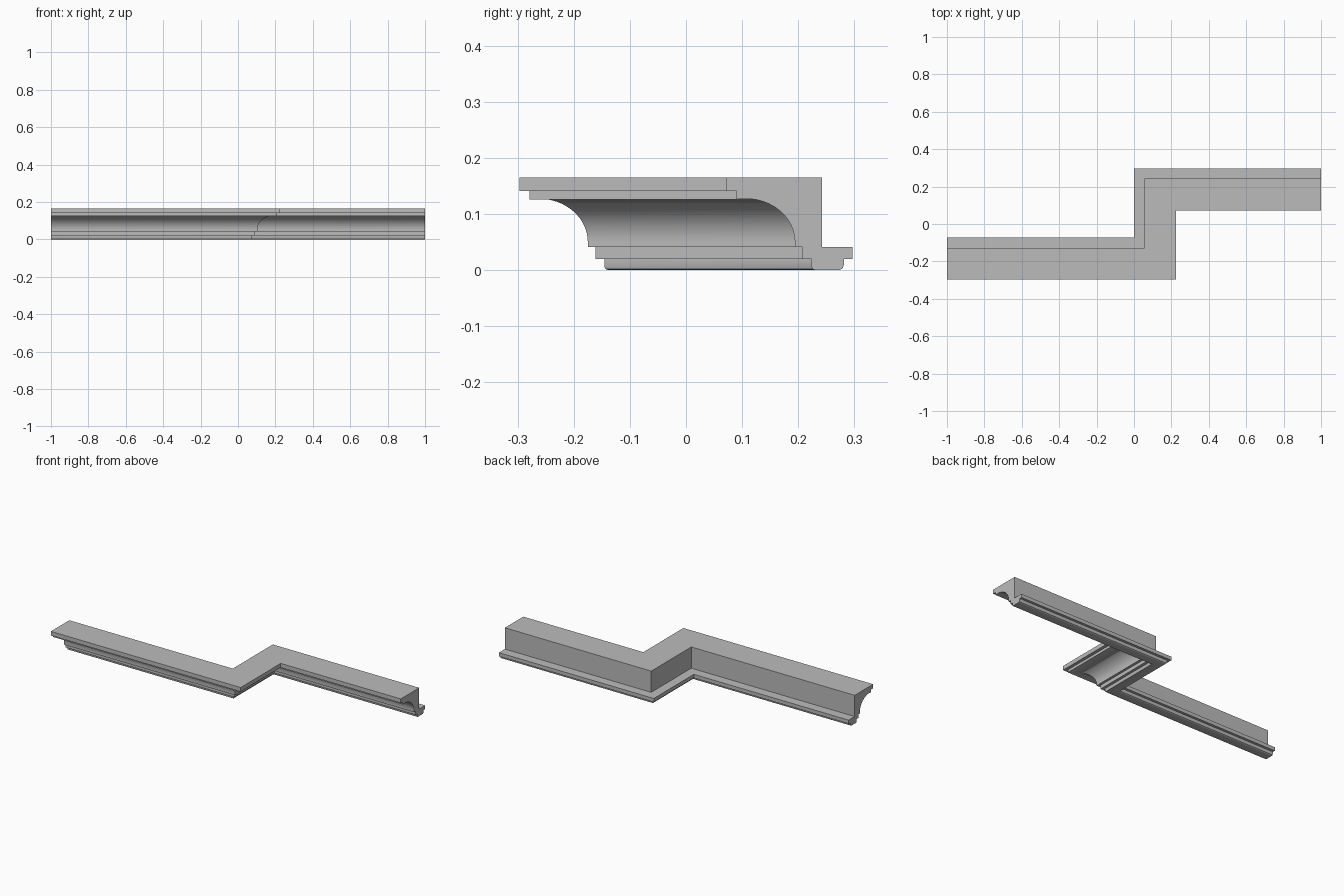
import bpy, bmesh, math

cube = bpy.data.objects.get("Cube")
if cube:
    bpy.data.objects.remove(cube, do_unlink=True)

# Single plaster grey
grey = bpy.data.materials.new("plaster_grey")
grey.use_nodes = True
color = (0.5, 0.5, 0.5, 1)
grey.diffuse_color = color
grey.node_tree.nodes["Principled BSDF"].inputs["Base Color"].default_value = color

# Cross-section: (distance behind the front lip, height)
COVE_STEPS = 16
profile = [(0.17, 0.165), (0, 0.165), (0, 0.141), (0.018, 0.141), (0.018, 0.126)]
for i in range(COVE_STEPS + 1):
    a = math.pi / 2 * (1 - i / COVE_STEPS)
    profile.append((0.035 + 0.087 * math.cos(a), 0.05 + 0.077 * math.sin(a)))
profile += [(0.122, 0.041), (0.136, 0.041), (0.136, 0.02), (0.152, 0.02),
            (0.152, 0.005), (0.154, 0.0015), (0.158, 0),
            (0.202, 0), (0.207, 0.003), (0.21, 0.011), (0.21, 0.02),
            (0.225, 0.02), (0.225, 0.041), (0.17, 0.041)]


def station(k, d, z):
    """Profile point at one of the four path stations, mitred at both corners."""
    x = (-1, 0.225 - d, 0.225 - d, 1)[k]
    y = (-0.297 if k < 2 else 0.072) + d
    return x, y, z


# Sweep the section along the stepped path and close both ends
bm = bmesh.new()
rings = [[bm.verts.new(station(k, d, z)) for d, z in profile] for k in range(4)]
n = len(profile)
for a, b in zip(rings, rings[1:]):
    for i in range(n):
        j = (i + 1) % n
        bm.faces.new((a[i], a[j], b[j], b[i]))
bm.faces.new(rings[0])
bm.faces.new(rings[-1])
bmesh.ops.recalc_face_normals(bm, faces=bm.faces)

mesh = bpy.data.meshes.new("cornice_moulding")
bm.to_mesh(mesh)
bm.free()
mesh.materials.append(grey)
cornice = bpy.data.objects.new("cornice_moulding", mesh)
bpy.context.collection.objects.link(cornice)

# Smooth cove with crisp steps and mitres
bpy.ops.object.select_all(action="DESELECT")
cornice.select_set(True)
bpy.context.view_layer.objects.active = cornice
bpy.ops.object.shade_smooth_by_angle(angle=math.radians(30))
